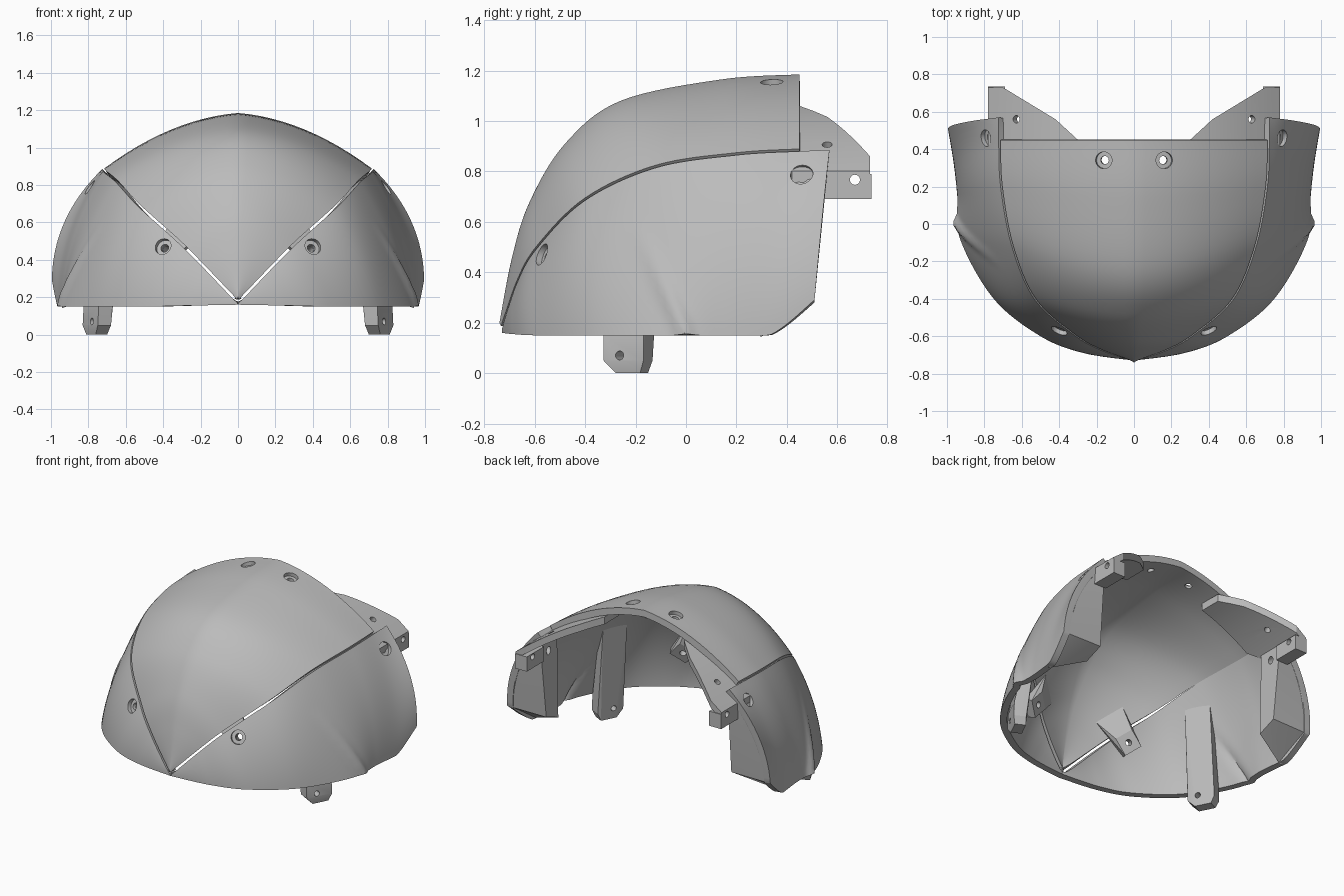
import bpy, bmesh, math
from mathutils import Vector

cube = bpy.data.objects.get("Cube")
if cube:
    bpy.data.objects.remove(cube, do_unlink=True)

grey = bpy.data.materials.new("plain grey")
grey.use_nodes = True
grey.diffuse_color = (0.5, 0.5, 0.5, 1)
grey.node_tree.nodes["Principled BSDF"].inputs["Base Color"].default_value = (0.5, 0.5, 0.5, 1)

# Guide curves from the front tip to the back: top ridge, panel seam, lower rim
RIDGE = [(0, -.74, .20), (0, -.69, .46), (0, -.62, .68), (0, -.48, .91),
         (0, -.26, 1.08), (0, .14, 1.165), (0, .45, 1.185)]
SEAM = [(.01, -.73, .18), (.18, -.67, .36), (.32, -.59, .50), (.53, -.40, .69),
        (.65, -.12, .82), (.71, .20, .87), (.72, .45, .885), (.72, .57, .89)]
RIM = [(0, -.73, .16), (.27, -.69, .155), (.50, -.60, .15), (.75, -.40, .15),
       (.93, -.08, .15), (.945, .15, .15), (.965, .33, .15), (.995, .51, .29)]
BULGE = [(b, 0, 0) for b in (0, .01, .02, .03, .025, .05, .068, .07)]
GAP = .006


def spline(pts, t):
    """Catmull-Rom point at t, counted in control points."""
    i = min(int(t), len(pts) - 2)
    f = t - i
    p = [Vector(pts[max(0, min(len(pts) - 1, k))]) for k in range(i - 1, i + 3)]
    return (p[1] + (p[2] - p[0]) * f / 2
            + (2 * p[0] - 5 * p[1] + 4 * p[2] - p[3]) * f * f / 2
            + (3 * p[1] - p[0] - 3 * p[2] + p[3]) * f ** 3 / 2)


def back_y(z):
    """Sloping plane of the side panels' back edge."""
    return .57 - .1 * (.89 - z)


def crown_point(t, u):
    ridge, seam = spline(RIDGE, t), spline(SEAM, t)
    u *= 1 - GAP / max(seam.x, .03)
    p = ridge + (seam - ridge) * (.2 * abs(u) + .8 * u * u)
    p.x = seam.x * u
    return p


def side_point(t, v):
    seam, rim = spline(SEAM, t), spline(RIM, t)
    v = v + (1 - v) * min(.4, GAP / (rim - seam).length)
    p = seam.lerp(rim, v)
    out = Vector((p.x, min(p.y, 0) * 1.3, .25)).normalized()
    p += out * spline(BULGE, t).x * 4 * v * (1 - v)
    # pressed ridge that fades out towards the seam
    centre = -.2 + (.6 - p.z) * .45
    p += out * .025 * max(0, 1 - abs(p.y - centre) / .05) * max(0, min(1, (.6 - p.z) / .4))
    return p


def finish(obj, angle=35):
    obj.data.materials.clear()
    obj.data.materials.append(grey)
    bpy.ops.object.select_all(action='DESELECT')
    obj.select_set(True)
    bpy.context.view_layer.objects.active = obj
    bpy.ops.object.shade_smooth_by_angle(angle=math.radians(angle))


def link(name, bm):
    mesh = bpy.data.meshes.new(name)
    bm.to_mesh(mesh)
    bm.free()
    obj = bpy.data.objects.new(name, mesh)
    bpy.context.collection.objects.link(obj)
    return obj


def apply_mod(obj, mod):
    bpy.context.view_layer.objects.active = obj
    bpy.ops.object.modifier_apply(modifier=mod.name)


def shell(name, func, t1, v0, nt, nv, side=1):
    """Lofted sheet, thickened towards the inside, with flat rim and back."""
    bm = bmesh.new()
    rows = []
    for i in range(nt + 1):
        row = []
        for j in range(nv + 1):
            p = func(t1 * i / nt, v0 + (1 - v0) * j / nv)
            row.append(bm.verts.new((p.x * side, p.y, p.z)))
        rows.append(row)
    for a, b in zip(rows, rows[1:]):
        for j in range(nv):
            bm.faces.new((a[j], a[j + 1], b[j + 1], b[j]))
    bm.normal_update()
    if sum(f.normal.dot(f.calc_center_median() - Vector((0, .2, .3))) for f in bm.faces) < 0:
        bmesh.ops.reverse_faces(bm, faces=bm.faces[:])
    obj = link(name, bm)
    mod = obj.modifiers.new("thickness", 'SOLIDIFY')
    mod.thickness, mod.offset = .045, -1
    apply_mod(obj, mod)
    for v in obj.data.vertices:
        v.co.z = max(v.co.z, .15)
        if func is side_point:
            v.co.y = min(v.co.y, back_y(v.co.z))
    return obj


def hull(name, points, side=1):
    bm = bmesh.new()
    for x, y, z in points:
        bm.verts.new((x * side, y, z))
    res = bmesh.ops.convex_hull(bm, input=bm.verts[:])
    loose = [v for v in res["geom_interior"] if isinstance(v, bmesh.types.BMVert)]
    bmesh.ops.delete(bm, geom=loose, context='VERTS')
    bmesh.ops.dissolve_limit(bm, angle_limit=.02, verts=bm.verts[:], edges=bm.edges[:])
    bmesh.ops.recalc_face_normals(bm, faces=bm.faces[:])
    return link(name, bm)


def drill(objs, at, axis, radius, depth):
    """Cut a round hole centred on a point."""
    bpy.ops.mesh.primitive_cylinder_add(vertices=24, radius=radius, depth=depth, location=at,
                                        rotation=Vector(axis).to_track_quat('Z', 'Y').to_euler())
    cutter = bpy.context.object
    for obj in objs:
        mod = obj.modifiers.new("hole", 'BOOLEAN')
        mod.operation, mod.object, mod.solver = 'DIFFERENCE', cutter, 'EXACT'
        apply_mod(obj, mod)
    bpy.data.objects.remove(cutter, do_unlink=True)


def surface(obj, at):
    bpy.context.view_layer.update()
    _, p, n, _ = obj.closest_point_on_mesh(Vector(at))
    return p, n


def screw_hole(objs, at):
    p, n = surface(objs[0], at)
    drill(objs, p, n, .045, .05)
    drill(objs, p, n, .022, .6)


# Crown panel
crown = shell("crown_panel", crown_point, 6, -1, 48, 24)
for s in (-1, 1):
    screw_hole([crown], (.165 * s, .34, 1.17))
finish(crown)

for s, word in ((1, "left"), (-1, "right")):
    # Side panel
    panel = shell(word + "_side_panel", side_point, 7, 0, 80, 20, s)

    # Deep block lining the back edge, with an upright inner wall
    points = [(.71, back_y(.86), .86), (.70, back_y(.29), .29), (.70, .38, .24), (.71, .38, .84)]
    for t in (5.8, 6.97):
        for j in range(7):
            p = side_point(t, .06 + .94 * j / 6)
            points.append((p.x - .02, min(p.y, back_y(p.z)), p.z))
    rib = hull(word + "_back_block", points, s)

    front_p, front_n = surface(panel, (.40 * s, -.57, .47))
    screw_hole([panel, rib], (.845 * s, .45, .825))
    screw_hole([panel], front_p)
    finish(panel)
    finish(rib, 20)

    # Mounting ear, curved like the crown it sits under
    bm = bmesh.new()
    outline = [(.30, .30), (.30, .45), (.42, .56), (.70, .73), (.78, .73), (.78, .42), (.66, .30)]
    bm.faces.new([bm.verts.new((x * s, y, 0)) for x, y in outline])
    for x in (.36, .42, .48, .54, .60, .66, .72):
        bmesh.ops.bisect_plane(bm, geom=bm.verts[:] + bm.edges[:] + bm.faces[:],
                               plane_co=(x * s, 0, 0), plane_no=(1, 0, 0))
    ext = bmesh.ops.extrude_face_region(bm, geom=bm.faces[:])
    bmesh.ops.translate(bm, vec=(0, 0, -.05),
                        verts=[v for v in ext["geom"] if isinstance(v, bmesh.types.BMVert)])
    for v in bm.verts:
        d = abs(v.co.x) - .3
        v.co.z += 1.06 - .3 * d - .5 * d * d
    bmesh.ops.recalc_face_normals(bm, faces=bm.faces[:])
    ear = link(word + "_back_ear", bm)
    drill([ear], (.62 * s, .56, .89), (.5 * s, 0, .86), .02, .2)
    block = hull(word + "_ear_block", [(x, y, z) for x in (.69, .78) for y in (.55, .735)
                                       for z in (.69, .79)], s)
    drill([ear, block], (.73 * s, .67, .767), (1, 0, 0), .02, .3)
    finish(ear, 20)
    finish(block, 20)

    # Upright strut that ends in a tab below the rim
    points = []
    for x, y, z, wide, deep in ((.755, -.215, .0, .055, .035), (.755, -.23, .05, .09, .04),
                                (.75, -.23, .15, .09, .04), (.675, -.18, .66, .085, .022)):
        for a in (-wide, wide):
            for b in (-deep, deep):
                points.append((x + .45 * a + .88 * b, y + .88 * a - .45 * b, z))
    strut = hull(word + "_lower_strut", points, s)
    drill([strut], (.755 * s, -.25, .07), (.88 * s, -.45, 0), .018, .3)
    finish(strut, 20)

    # Screw bracket behind the front seam, ramping into the crown
    up = Vector((-.7 * s, 0, .8))
    up = (up - front_n * up.dot(front_n)).normalized()
    across = up.cross(front_n)
    points = [front_p - front_n * d + up * a + across * b for d, a, wide in
              ((.045, -.06, .06), (.10, -.06, .06), (.10, .06, .06), (.045, .21, .10))
              for b in (-wide, wide)]
    bracket = hull(word + "_front_bracket", points)
    drill([bracket], front_p, front_n, .02, .4)
    finish(bracket, 20)
